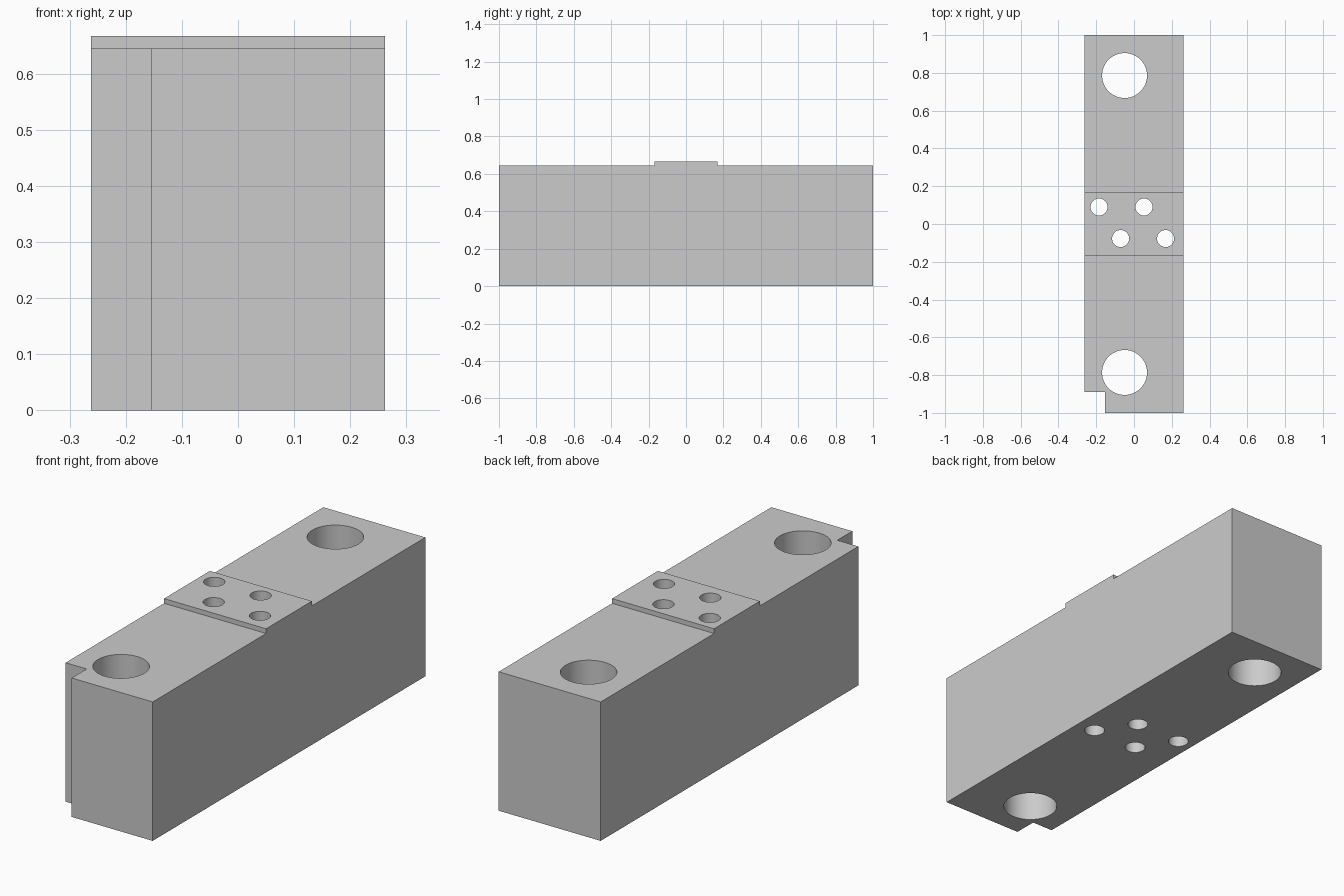
import bpy, bmesh, math
from mathutils import Matrix, Vector

cube = bpy.data.objects.get("Cube")
if cube:
    bpy.data.objects.remove(cube, do_unlink=True)

HALF_W, BODY_TOP, PAD_TOP, PAD_HALF = 0.262, 0.645, 0.667, 0.168

# Plain grey material
grey = bpy.data.materials.new("plain grey")
grey.use_nodes = True
colour = (0.6, 0.6, 0.6, 1)
grey.diffuse_color = colour
grey.node_tree.nodes["Principled BSDF"].inputs["Base Color"].default_value = colour


def make_object(name, bm):
    bmesh.ops.recalc_face_normals(bm, faces=bm.faces)
    mesh = bpy.data.meshes.new(name)
    bm.to_mesh(mesh)
    bm.free()
    mesh.materials.append(grey)
    obj = bpy.data.objects.new(name, mesh)
    bpy.context.collection.objects.link(obj)
    return obj


# Block with raised centre pad: side profile extruded across the width
half = [(PAD_HALF, PAD_TOP), (PAD_HALF, BODY_TOP), (1, BODY_TOP), (1, 0)]
profile = half + [(-y, z) for y, z in reversed(half)]
bm = bmesh.new()
side = bm.faces.new([bm.verts.new((-HALF_W, y, z)) for y, z in profile])
extruded = bmesh.ops.extrude_face_region(bm, geom=[side])["geom"]
bmesh.ops.translate(bm, vec=(2 * HALF_W, 0, 0),
                    verts=[v for v in extruded if isinstance(v, bmesh.types.BMVert)])
block = make_object("mounting_block", bm)

# Cutter: two mounting holes, four pin holes and the corner notch
bm = bmesh.new()


def add_hole(x, y, radius, sides):
    bmesh.ops.create_cone(bm, cap_ends=True, segments=sides, radius1=radius, radius2=radius,
                          depth=2, matrix=Matrix.Translation((x, y, 0.3)))


for y in (-0.786, 0.786):
    add_hole(-0.05, y, 0.119, 64)
for x, y in ((-0.185, 0.09), (0.053, 0.09), (-0.071, -0.077), (0.167, -0.077)):
    add_hole(x, y, 0.045, 48)

low, high = Vector((-0.5, -1.3, -0.7)), Vector((-0.154, -0.89, 1.3))
bmesh.ops.create_cube(bm, size=1, matrix=Matrix.Translation((low + high) / 2)
                      @ Matrix.Diagonal((*(high - low), 1)))
cutter = make_object("hole_cutter", bm)
cutter.hide_render = True

# Cut, then drop the helper
cut = block.modifiers.new("holes", "BOOLEAN")
cut.operation = "DIFFERENCE"
cut.solver = "EXACT"
cut.object = cutter
bpy.ops.object.select_all(action="DESELECT")
block.select_set(True)
bpy.context.view_layer.objects.active = block
bpy.ops.object.modifier_apply(modifier=cut.name)
bpy.data.objects.remove(cutter, do_unlink=True)
bpy.ops.object.shade_smooth_by_angle(angle=math.radians(30))
